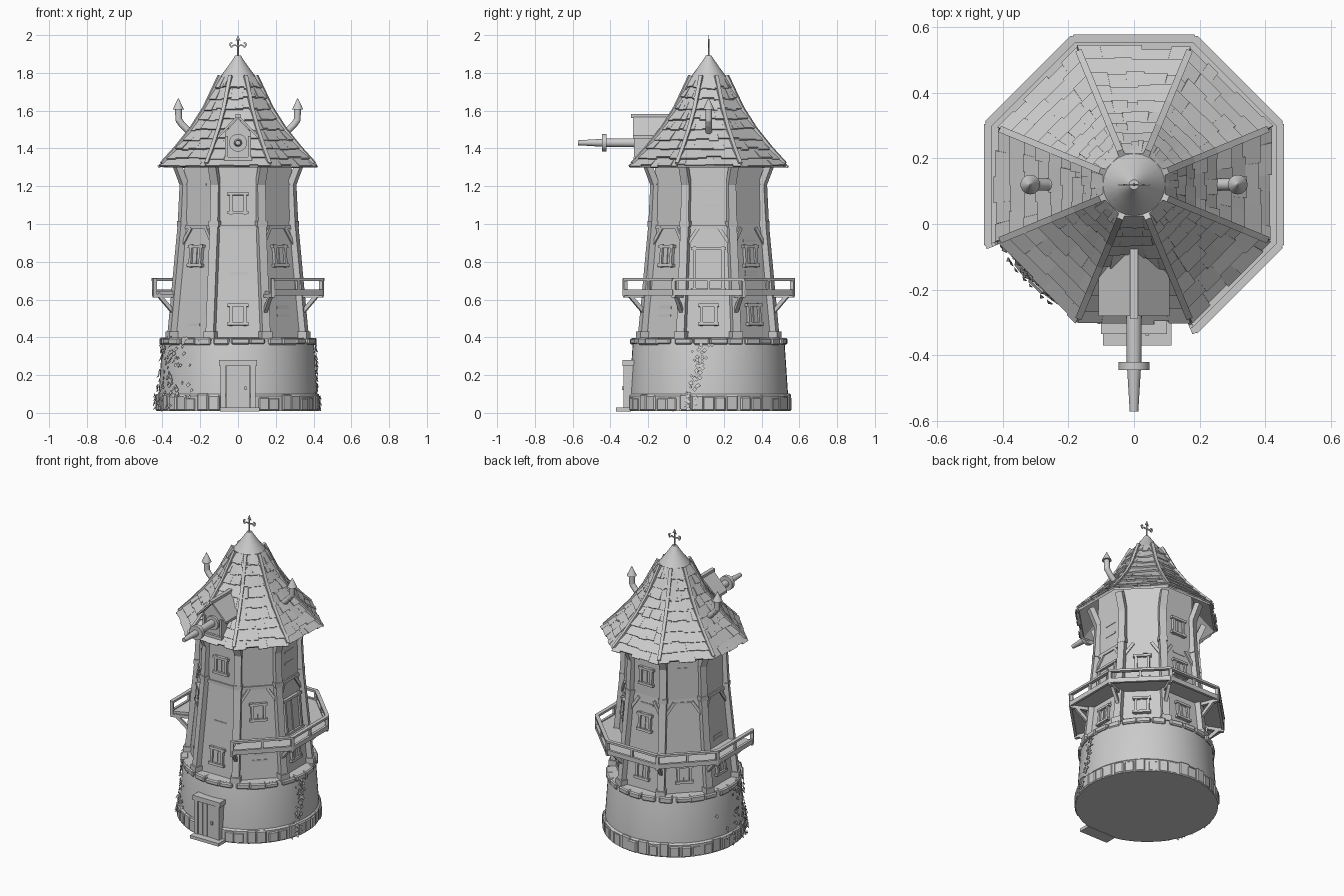
import bpy, bmesh, random
from math import sin, cos, tan, pi, radians
from mathutils import Vector as V, Matrix

if "Cube" in bpy.data.objects:
    bpy.data.objects.remove(bpy.data.objects["Cube"])

random.seed(4)
C = V((0, 0.12, 0))          # tower axis
UP = V((0, 0, 1))
WALL = [(0.345, 0.36), (0.315, 0.7), (0.29, 1.0), (0.282, 1.43)]
ROOF = [(0.402, 1.315), (0.325, 1.4), (0.245, 1.5), (0.175, 1.61), (0.095, 1.78)]


def finish(name, bm, smooth=False):
    bmesh.ops.recalc_face_normals(bm, faces=bm.faces)
    me = bpy.data.meshes.new(name)
    bm.to_mesh(me)
    bm.free()
    ob = bpy.data.objects.new(name, me)
    bpy.context.collection.objects.link(ob)
    if smooth:
        bpy.ops.object.select_all(action='DESELECT')
        ob.select_set(True)
        bpy.context.view_layer.objects.active = ob
        bpy.ops.object.shade_smooth_by_angle(angle=radians(35))
    return ob


def box(bm, c, size, x=V((1, 0, 0)), y=V((0, 1, 0)), z=UP):
    M = Matrix((x * size[0], y * size[1], z * size[2])).transposed().to_4x4()
    M.translation = c
    return bmesh.ops.create_cube(bm, size=1, matrix=M)['verts']


def beam(bm, p, q, w, h, out=UP):
    d = (q - p).normalized()
    side = d.cross(out).normalized()
    box(bm, (p + q) / 2, ((q - p).length, w, h), d, side, side.cross(d))


def cone(bm, p, q, r1, r2, seg=16):
    M = (q - p).to_track_quat('Z', 'Y').to_matrix().to_4x4()
    M.translation = (p + q) / 2
    bmesh.ops.create_cone(bm, cap_ends=True, segments=seg, radius1=r1,
                          radius2=r2, depth=(q - p).length, matrix=M)


def slab(bm, pts, off):
    a = [bm.verts.new(p) for p in pts]
    b = [bm.verts.new(p + off) for p in pts]
    n = len(a)
    bm.faces.new(a)
    bm.faces.new(b[::-1])
    for i in range(n):
        bm.faces.new((a[i], b[i], b[(i + 1) % n], a[(i + 1) % n]))


def lathe(bm, prof, n, phase=0.0, k=1.0):
    rings = [[bm.verts.new(C + V((r * k * cos(phase + 2 * pi * i / n),
              r * k * sin(phase + 2 * pi * i / n), z))) for i in range(n)] for r, z in prof]
    for a, b in zip(rings, rings[1:]):
        for i in range(n):
            bm.faces.new((a[i], a[(i + 1) % n], b[(i + 1) % n], b[i]))
    bm.faces.new(rings[0])
    bm.faces.new(rings[-1])


def octagon(name, prof):
    bm = bmesh.new()
    lathe(bm, prof, 8, pi / 8, 1 / cos(pi / 8))
    return finish(name, bm)


def at(prof, z):
    for (r0, z0), (r1, z1) in zip(prof, prof[1:]):
        if z <= z1:
            break
    return r0 + (r1 - r0) * (z - z0) / (z1 - z0)


def axes(k):                  # face k: 0 front, 2 right, 4 back, 6 left
    a = -pi / 2 + k * pi / 4
    return V((cos(a), sin(a), 0)), V((-sin(a), cos(a), 0))


def on_face(k, s, r, z):
    n, t = axes(k)
    return C + n * r + t * s + UP * z


def corner(k, r, z):
    return C + axes(k + 0.5)[0] * (r / cos(pi / 8)) + UP * z


# Round stone base with rough stone rings
bm = bmesh.new()
lathe(bm, [(0.43, 0.01), (0.43, 0.09), (0.42, 0.1), (0.402, 0.37), (0.395, 0.395), (0.33, 0.4)], 56)
finish("stone_base", bm, True)
for name, n, r, z0, hgt, dep in (("footing_stones", 40, 0.425, 0.01, 0.085, 0.035),
                                 ("rim_stones", 26, 0.395, 0.36, 0.038, 0.05)):
    bm = bmesh.new()
    for i in range(n):
        nn, t = axes(8 * (i + random.uniform(-.15, .15)) / n)
        h = hgt * random.uniform(0.8, 1.1)
        zc = z0 + h / 2 if z0 < 0.1 else z0 + hgt / 2
        box(bm, C + nn * (r - 0.008 + random.uniform(-.004, .004)) + UP * zc,
            (dep, 2 * pi * r / n * random.uniform(0.85, 1.05), h), nn, t)
    bmesh.ops.bevel(bm, geom=bm.edges[:], offset=0.007, segments=1, affect='EDGES')
    finish(name, bm)

# Octagonal timber body and corner posts flaring under the eaves
octagon("tower_walls", WALL)
bm = bmesh.new()
for k in range(8):
    out = axes(k + 0.5)[0]
    path = [corner(k, r, z) for r, z in ((0.352, 0.39), (0.295, 1.0), (0.285, 1.21), (0.328, 1.325))]
    for p, q in zip(path, path[1:]):
        beam(bm, p, q, 0.045, 0.034, out)
    box(bm, corner(k, 0.35, 0.41), (0.05, 0.06, 0.04), out, axes(k + 0.5)[1])
    box(bm, corner(k, 0.292, 1.0), (0.045, 0.055, 0.03), out, axes(k + 0.5)[1])
finish("corner_posts", bm)

# Horizontal girts with diagonal braces
bm = bmesh.new()
for k in range(8):
    n = axes(k)[0]
    if k not in (3, 4, 5):
        beam(bm, corner(k - 1, 0.288, 0.985), corner(k, 0.288, 0.985), 0.022, 0.022, n)
    if k:
        for s in (-1, 1):
            beam(bm, on_face(k, s * 0.115, 0.3, 0.89), on_face(k, s * 0.055, 0.292, 0.98), 0.018, 0.018, n)
    for _ in range(3):       # stray boards
        z = random.uniform(0.45, 1.25)
        beam(bm, on_face(k, -0.04, at(WALL, z), z), on_face(k, 0.05, at(WALL, z), z), 0.012, 0.006, n)
finish("wall_girts_and_braces", bm)

# Windows and balcony door
bm = bmesh.new()
spots = [(0, .52), (0, 1.11), (1, .83), (7, .83), (2, .52), (3, .83), (3, .52), (4, .52),
         (4, .83), (4, 1.13), (5, .52), (6, .52)]
for k, z, w, h in [(k, z, 0.075, 0.10) for k, z in spots] + [(2, 0.76, 0.15, 0.22)]:
    n, t = axes(k)
    u = (on_face(k, 0, at(WALL, z + .05), z + .05) - on_face(k, 0, at(WALL, z - .05), z - .05)).normalized()
    f = t.cross(u)
    c = on_face(k, 0, at(WALL, z), z)
    box(bm, c, (w, h, 0.012), t, u, f)
    for s in (-1, 1):
        box(bm, c + t * s * w / 2, (0.016, h + 0.02, 0.036), t, u, f)
        box(bm, c + u * s * h / 2, (w + 0.035, 0.016, 0.042), t, u, f)
    box(bm, c, (0.009, h, 0.022), t, u, f)
finish("windows_and_balcony_door", bm)

# Balcony wrapping six of the eight sides
bm = bmesh.new()
for k in range(1, 7):
    n = axes(k)[0]
    slab(bm, [corner(k - 1, 0.3, 0.63), corner(k, 0.3, 0.63),
              corner(k, 0.445, 0.63), corner(k - 1, 0.445, 0.63)], UP * 0.016)
    beam(bm, corner(k - 1, 0.447, 0.637), corner(k, 0.447, 0.637), 0.016, 0.03)
    beam(bm, corner(k - 1, 0.445, 0.706), corner(k, 0.445, 0.706), 0.024, 0.014)
    beam(bm, on_face(k, 0, 0.445, 0.63), on_face(k, 0, 0.445, 0.705), 0.014, 0.014, n)
for k in range(7):
    out = axes(k + 0.5)[0]
    beam(bm, corner(k, 0.443, 0.62), corner(k, 0.443, 0.712), 0.02, 0.02, out)
    beam(bm, corner(k, 0.34, 0.53), corner(k, 0.425, 0.63), 0.02, 0.02, out)
    beam(bm, corner(k, 0.32, 0.62), corner(k, 0.45, 0.62), 0.02, 0.02)
finish("balcony", bm)

# Roof shell, shingles and hip ribs
octagon("roof_shell", [(0.275, 1.43), (0.395, 1.3)] + ROOF)
bm = bmesh.new()
rows, T = 9, tan(pi / 8)
zs = [1.31 + 0.47 * (i / rows) ** 1.1 for i in range(rows + 1)]
for k in range(8):
    n = axes(k)[0]
    for i in range(rows):
        cuts = [-1] + [x + random.uniform(-.12, .12) for x in ((-.5, 0, .5) if i % 2 else (-.65, -.2, .25, .7))] + [1]
        for a, b in zip(cuts, cuts[1:]):
            z0, z1 = zs[i] - random.uniform(0, 0.014), zs[i + 1]
            r0, r1 = at(ROOF, z0), at(ROOF, z1)
            lift = random.uniform(0.004, 0.01)
            slab(bm, [on_face(k, a * r0 * T, r0 + lift, z0 + lift), on_face(k, b * r0 * T, r0 + lift, z0 + lift),
                      on_face(k, b * r1 * T, r1, z1), on_face(k, a * r1 * T, r1, z1)],
                 (n + UP * 0.8) * -0.008)
finish("roof_shingles", bm)
bm = bmesh.new()
for k in range(8):
    for (r0, z0), (r1, z1) in zip(ROOF, ROOF[1:]):
        beam(bm, corner(k, r0, z0 + .004), corner(k, r1, z1 + .004), 0.02, 0.022, axes(k + 0.5)[0])
finish("roof_ribs", bm)

# Metal cap and wind vane
bm = bmesh.new()
lathe(bm, [(0.09, 1.765), (0.106, 1.765), (0.06, 1.825), (0.022, 1.88), (0.015, 1.892)], 24)
finish("roof_cap", bm, True)
bm = bmesh.new()
cone(bm, C + UP * 1.88, C + UP * 1.98, 0.005, 0.004, 8)
slab(bm, [C + V((x, -0.002, z)) for x, z in ((-.014, 1.968), (0, 1.975), (.014, 1.968), (0, 2.0))], V((0, 0.004, 0)))
for s in (-1, 1):
    pts = [C + V((s * x, 0, z)) for x, z in ((0, 1.942), (.022, 1.948), (.036, 1.935), (.044, 1.955), (.03, 1.96))]
    for p, q in zip(pts, pts[1:]):
        beam(bm, p, q, 0.005, 0.008, UP)
finish("wind_vane", bm)

# Stove pipes on both sides
bm = bmesh.new()
for s in (-1, 1):
    pts = [C + V((s * x, 0, z)) for x, z in ((.235, 1.48), (.265, 1.495), (.295, 1.525), (.313, 1.55), (.316, 1.62))]
    for p, q in zip(pts, pts[1:]):
        cone(bm, p, q, 0.018, 0.018, 12)
        bmesh.ops.create_uvsphere(bm, u_segments=12, v_segments=6, radius=0.018, matrix=Matrix.Translation(q))
    cone(bm, C + V((s * .316, 0, 1.607)), C + V((s * .316, 0, 1.665)), 0.03, 0.002, 14)
finish("stove_pipes", bm, True)

# Dormer with gable roof
bm = bmesh.new()
slab(bm, [V((x, -0.262, z)) for x, z in ((-.068, 1.34), (.068, 1.34), (.068, 1.485), (0, 1.56), (-.068, 1.485))], V((0, 0.22, 0)))
for s in (-1, 1):
    slab(bm, [V((0, -0.28, 1.562)), V((s * .108, -0.28, 1.452)), V((s * .108, -0.1, 1.452)), V((0, -0.08, 1.562))], UP * 0.016)
    box(bm, V((s * .062, -0.264, 1.4)), (0.016, 0.02, 0.13))
box(bm, V((0, -0.264, 1.345)), (0.15, 0.03, 0.018))
beam(bm, V((0, -0.29, 1.572)), V((0, -0.075, 1.572)), 0.024, 0.022)
finish("dormer", bm)

# Sail axle
bm = bmesh.new()
for y0, y1, r0, r1 in ((-.22, -.275, .05, .045), (-.25, -.43, .024, .022), (-.42, -.445, .047, .047), (-.44, -.572, .021, .013)):
    cone(bm, V((0, y0, 1.43)), V((0, y1, 1.43)), r0, r1, 20)
finish("sail_axle", bm, True)

# Entrance door, frame and steps
bm = bmesh.new()
for i in range(4):
    box(bm, V((-.048 + i * .032, -0.295, 0.135)), (0.03, 0.06, 0.23))
for s in (-1, 1):
    box(bm, V((s * .079, -0.285, 0.135)), (0.026, 0.09, 0.25))
box(bm, V((0, -0.285, 0.265)), (0.2, 0.1, 0.032))
box(bm, V((0.01, -0.33, 0.018)), (0.21, 0.08, 0.02))
box(bm, V((0.04, -0.33, 0.13)), (0.01, 0.02, 0.02))
finish("entrance_door", bm)

# Ivy leaves and climbing vine on the base
bm = bmesh.new()
leaves = [(random.gauss(208, 16), random.uniform(0.0, 0.4)) for _ in range(110)]
leaves += [(345 + 30 * z + random.gauss(0, 2.5), z) for z in [random.uniform(0.0, 0.37) for _ in range(60)]]
for a, z in leaves:
    a = radians(a)
    n, t = V((cos(a), sin(a), 0)), V((-sin(a), cos(a), 0))
    c = C + n * (0.432 - 0.06 * z + (0.012 if z < 0.1 else 0)) + UP * max(z, 0.016)
    w = random.uniform(0.007, 0.014)
    tilt = n * random.uniform(0, 0.012)
    slab(bm, [c - t * w, c - UP * w + tilt, c + t * w, c + UP * w], n * 0.002)
finish("ivy_leaves", bm)
